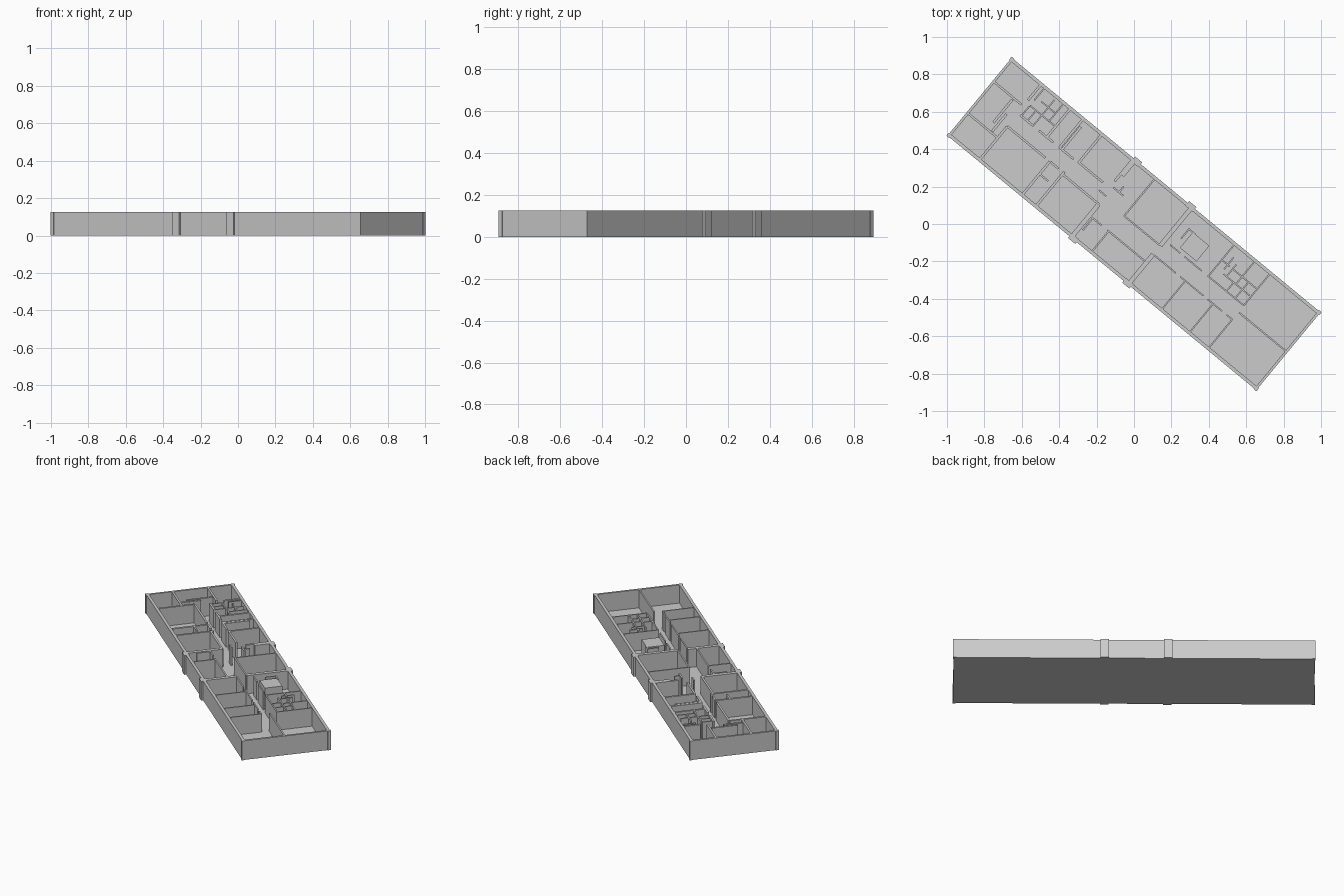
import bpy, bmesh, math
from mathutils import Matrix

H = 0.125                                   # wall height
ROT = Matrix.Rotation(math.radians(-39.5), 4, 'Z')


def build(name, boxes):
    """One object from boxes (u0, u1, v0, v1, z0, z1) in the plan's own axes."""
    bm = bmesh.new()
    for u0, u1, v0, v1, z0, z1 in boxes:
        m = (Matrix.Translation(((u0 + u1) / 2, (v0 + v1) / 2, (z0 + z1) / 2))
             @ Matrix.Diagonal((u1 - u0, v1 - v0, z1 - z0, 1)))
        bmesh.ops.create_cube(bm, size=1, matrix=ROT @ m)
    me = bpy.data.meshes.new(name)
    bm.to_mesh(me)
    bm.free()
    ob = bpy.data.objects.new(name, me)
    bpy.context.collection.objects.link(ob)
    return ob


def long_walls(name, t, walls):
    """Walls along the building: (v, u start, u end)."""
    build(name, [(a, b, v - t / 2, v + t / 2, 0, H) for v, a, b in walls])


def cross_walls(name, t, walls):
    """Walls across the building: (u, v start, v end)."""
    build(name, [(u - t / 2, u + t / 2, a, b, 0, H) for u, a, b in walls])


# Floor slab
build("floor", [(-1.068, 1.068, -0.268, 0.268, 0, 0.006)])

# Outer shell
long_walls("outer_long_walls", 0.018, [(s * 0.261, -1.07, 1.07) for s in (-1, 1)])
cross_walls("outer_end_walls", 0.014, [(s * 1.063, -0.27, 0.27) for s in (-1, 1)])

# Pilasters of the centre block and small corner posts
build("pilasters", [(u - 0.025, u + 0.025, v - 0.016, v + 0.016, 0, H)
                    for u in (-0.2, 0.175) for v in (-0.266, 0.266)])
build("corner_posts", [(u - 0.01, u + 0.01, v - 0.01, v + 0.01, 0, H)
                       for u in (-1.064, 1.064) for v in (-0.264, 0.264)])

# Thick cross walls closing the centre block, open at the corridor
cross_walls("centre_block_walls", 0.024, [
    (-0.213, -0.26, -0.04), (-0.213, 0.16, 0.26),
    (0.182, -0.26, -0.06), (0.182, 0.0, 0.26)])

# Left wing: end rooms
long_walls("left_end_partitions", 0.012, [
    (0.11, -1.06, -0.87), (-0.108, -1.06, -0.855)])
cross_walls("left_end_cross_walls", 0.014, [
    (-0.858, 0.15, 0.26), (-0.925, -0.06, 0.1), (-0.9, -0.1, 0.02),
    (-0.855, -0.26, -0.03)])

# Left wing: corridor walls with door gaps
long_walls("left_corridor_walls", 0.012, [
    (0.062, -0.84, -0.75), (0.062, -0.71, -0.61), (0.062, -0.57, -0.47),
    (0.066, -0.44, -0.27),
    (-0.028, -0.855, -0.59), (-0.028, -0.555, -0.5), (-0.038, -0.46, -0.21)])

# Left wing: room dividers
cross_walls("left_room_dividers", 0.014, [
    (-0.56, -0.26, -0.028), (-0.465, -0.26, -0.02),
    (-0.655, 0.062, 0.26), (-0.567, 0.062, 0.26), (-0.55, 0.062, 0.22),
    (-0.437, 0.062, 0.26), (-0.225, 0.11, 0.26)])
long_walls("left_small_dividers", 0.010, [(-0.115, -0.56, -0.5)])

# Left washroom stalls
cross_walls("left_stall_cross_walls", 0.008, [
    (-0.832, 0.062, 0.13), (-0.832, 0.17, 0.26), (-0.75, 0.062, 0.24),
    (-0.7, 0.13, 0.26), (-0.79, 0.062, 0.13)])
long_walls("left_stall_long_walls", 0.008, [
    (0.135, -0.832, -0.66), (0.19, -0.8, -0.70)])

# Centre block: hall, lobby and lower rooms
long_walls("centre_long_walls", 0.009, [
    (0.0, -0.07, 0.18), (-0.116, -0.21, -0.13), (-0.116, -0.09, 0.18),
    (0.08, -0.21, -0.14), (0.02, -0.26, -0.21)])
cross_walls("centre_cross_walls", 0.009, [
    (-0.068, 0.0, 0.26), (-0.08, -0.26, -0.116),
    (-0.17, 0.08, 0.12), (-0.19, -0.2, -0.116)])

# Right wing: corridor walls with door gaps
long_walls("right_corridor_walls", 0.008, [
    (-0.06, 0.19, 0.34), (-0.06, 0.37, 0.53), (-0.06, 0.56, 0.66),
    (-0.06, 0.69, 0.73),
    (0.037, 0.22, 0.29), (0.037, 0.32, 0.44), (0.037, 0.48, 0.73)])

# Right wing: room dividers and two end rooms
cross_walls("right_room_dividers", 0.008, [
    (0.405, -0.26, -0.06), (0.598, -0.26, -0.06), (0.73, -0.26, -0.06),
    (0.484, 0.037, 0.26), (0.73, 0.037, 0.26)])
long_walls("end_room_divider", 0.009, [(-0.008, 0.735, 1.06)])

# Right washroom stalls
cross_walls("right_stall_cross_walls", 0.008, [
    (0.625, 0.1, 0.26), (0.56, 0.1, 0.18), (0.67, 0.037, 0.15),
    (0.61, 0.037, 0.1), (0.525, 0.12, 0.2)])
long_walls("right_stall_long_walls", 0.008, [
    (0.15, 0.484, 0.54), (0.15, 0.56, 0.73), (0.098, 0.54, 0.72)])

# Capped shaft with a low wall beside it
build("shaft", [(0.27, 0.385, 0.058, 0.166, 0, H - 0.003)])
build("shaft_side_wall", [(0.24, 0.248, 0.1, 0.17, 0, H),
                          (0.24, 0.29, 0.162, 0.17, 0, H)])
